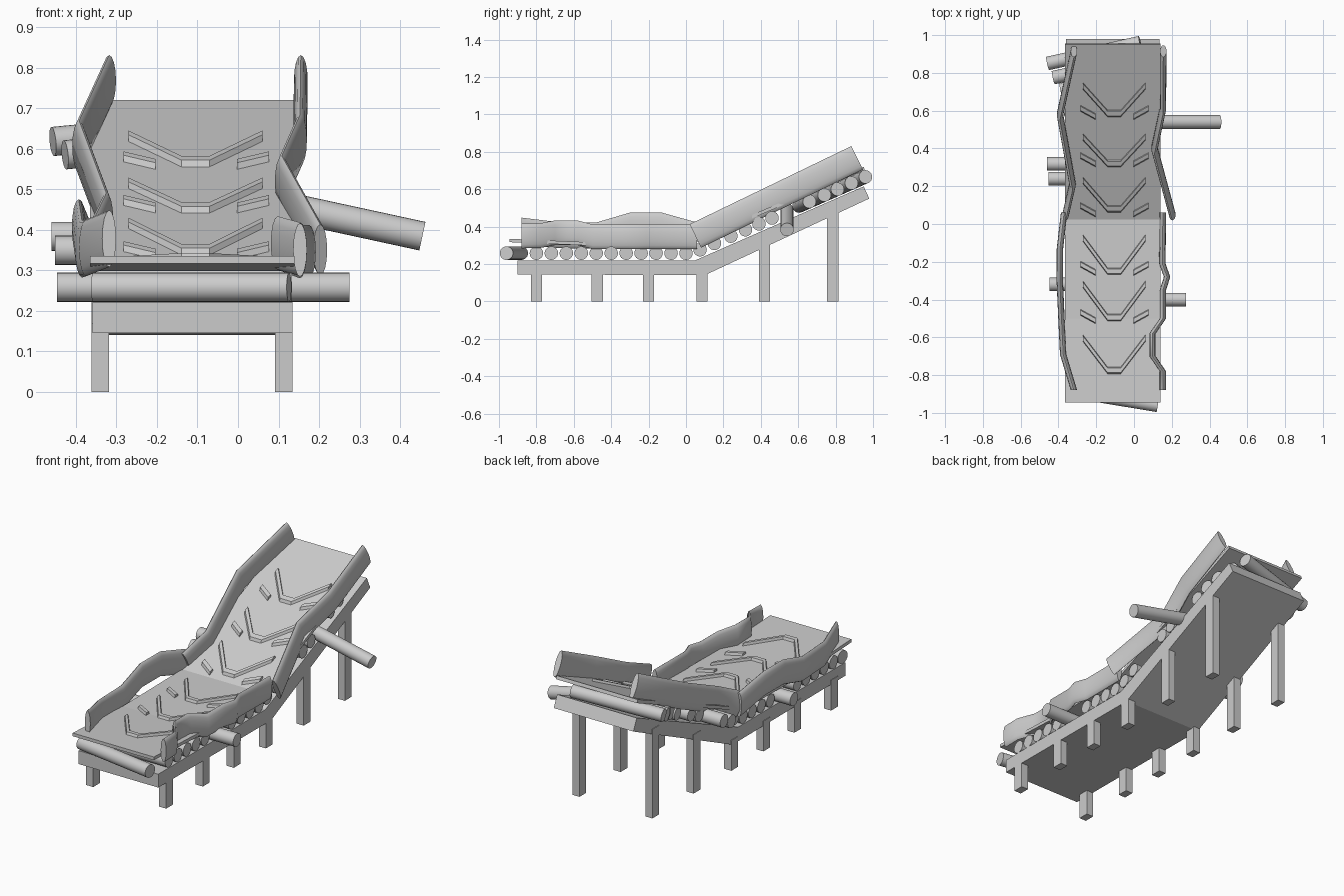
import bpy, bmesh, math
from mathutils import Vector

if "Cube" in bpy.data.objects:
    bpy.data.objects.remove(bpy.data.objects["Cube"])

CX = -0.113          # centre of the conveyor bed across x


def finish(name, bm, smooth=False):
    bmesh.ops.recalc_face_normals(bm, faces=bm.faces)
    me = bpy.data.meshes.new(name)
    bm.to_mesh(me)
    bm.free()
    ob = bpy.data.objects.new(name, me)
    bpy.context.collection.objects.link(ob)
    if smooth:
        bpy.context.view_layer.objects.active = ob
        ob.select_set(True)
        bpy.ops.object.shade_smooth_by_angle(angle=math.radians(40))
        ob.select_set(False)
    return ob


def loft(name, rings, smooth=False):
    """Skin closed rings of points and cap both ends."""
    bm = bmesh.new()
    vs = [[bm.verts.new(p) for p in r] for r in rings]
    n = len(vs[0])
    for a, b in zip(vs, vs[1:]):
        for i in range(n):
            j = (i + 1) % n
            bm.faces.new((a[i], a[j], b[j], b[i]))
    bm.faces.new(vs[0])
    bm.faces.new(vs[-1])
    return finish(name, bm, smooth)


def extrude_x(name, profile, x0, x1):
    return loft(name, [[(x, y, z) for y, z in profile] for x in (x0, x1)])


def roller(name, a, b, r=0.036):
    a, b = Vector(a), Vector(b)
    d = (b - a).normalized()
    u = d.cross(Vector((0, 0, 1))).normalized()
    v = d.cross(u)
    ang = [2 * math.pi * i / 24 for i in range(24)]
    return loft(name, [[c + r * (u * math.cos(t) + v * math.sin(t)) for t in ang]
                       for c in (a, b)], True)


# Frame: flat bed bending up into a ramp
extrude_x("bed_frame", [(-0.9, 0.145), (0.10, 0.14), (0.98, 0.55), (0.95, 0.615),
                        (0.05, 0.22), (-0.9, 0.22)], -0.359, 0.135)

# Legs
for y, top in ((-0.8, 0.17), (-0.475, 0.17), (-0.2, 0.17), (0.085, 0.17),
               (0.42, 0.33), (0.785, 0.50)):
    for x in (-0.34, 0.113):
        prof = [(y - 0.03, 0), (y + 0.03, 0), (y + 0.03, top), (y - 0.03, top)]
        extrude_x("leg", prof, x - 0.022, x + 0.022)

# Belt following the bed
top = [(-0.945, 0.335), (-0.5, 0.316), (0.025, 0.322), (0.95, 0.72)]
extrude_x("belt", top + [(y + (0.006 if y > 0.5 else 0), z - 0.018)
                         for y, z in reversed(top)], -0.365, 0.139)


def belt_z(y):
    for (y0, z0), (y1, z1) in zip(top, top[1:]):
        if y <= y1:
            return z0 + (z1 - z0) * (y - y0) / (y1 - y0)
    return top[-1][1]


def cleat(name, path, w=0.015, h=0.014):
    """Raised strip laid on the belt along an xy path, width measured in y."""
    rings = []
    for x, y in path:
        rings.append([(x, yy, belt_z(yy) + dz) for yy, dz in
                      ((y - w, -0.005), (y + w, -0.005), (y + w * 0.6, h), (y - w * 0.6, h))])
    return loft(name, rings)


# Chevron cleats and the short slanted cleats beside them
for tip, apex in ((0.73, 0.585), (0.46, 0.32), (0.23, 0.08),
                  (-0.075, -0.25), (-0.32, -0.495), (-0.605, -0.775)):
    cleat("chevron_cleat", [(-0.27, tip), (-0.14, apex), (-0.07, apex), (0.06, tip)], 0.02)
for y in (0.59, 0.34, 0.075, -0.235, -0.49):
    for s in (-1, 1):
        cleat("short_cleat", [(-0.103 + s * 0.18, y + 0.022), (-0.103 + s * 0.10, y - 0.022)], 0.018)


def ramp_z(y):
    return 0.27 + 0.44 * (y - 0.06)


# Flat bed rollers, two of them knocked sideways
for i in range(11):
    y = -0.80 + 0.08 * i
    s = {5: 0.142, 6: -0.09}.get(i, 0)
    roller("bed_roller", (-0.357 + s, y, 0.258), (0.133 + s, y, 0.258))
roller("front_roller", (-0.357, -0.88, 0.258), (0.126, -0.96, 0.258))

# Ramp rollers: (y left, y right, sideways shift)
for a, b, s in ((0.075, 0.075, 0), (0.152, 0.152, 0), (0.24, 0.24, -0.095),
                (0.318, 0.318, -0.103), (0.39, 0.39, 0), (0.46, 0.46, 0),
                (0.605, 0.66, -0.015), (0.66, 0.74, -0.015), (0.71, 0.81, -0.03),
                (0.775, 0.885, -0.07), (0.85, 0.96, -0.10)):
    roller("ramp_roller", (-0.357 + s, a, ramp_z(a)), (0.133 + s, b, ramp_z(b)))
roller("loose_roller", (-0.025, 0.54, 0.488), (0.455, 0.54, 0.384))


# Bent side guards: thin oval section swept along the belt edge
def guard(name, path, h, up):
    up = Vector(up).normalized()
    rings = []
    for p in path:
        ring = []
        for i in range(16):
            t = 2 * math.pi * i / 16
            ring.append(Vector(p) + Vector((0.017 * math.cos(t), 0, 0)) + up * (h * math.sin(t)))
        rings.append(ring)
    return loft(name, rings, True)


guard("lower_left_guard", [(-0.318, -0.88, 0.378), (-0.375, -0.69, 0.355), (-0.385, -0.48, 0.352),
                           (-0.393, -0.30, 0.405), (-0.392, -0.13, 0.405),
                           (-0.37, 0.06, 0.352)], 0.07, (0, 0, 1))
guard("lower_right_guard", [(0.153, -0.88, 0.35), (0.153, -0.78, 0.352), (0.098, -0.70, 0.367),
                            (0.098, -0.58, 0.367), (0.153, -0.5, 0.346), (0.153, -0.35, 0.346),
                            (0.175, -0.28, 0.346), (0.15, -0.21, 0.346),
                            (0.153, 0.06, 0.345)], 0.066, (0, 0, 1))


def on_ramp(pts):
    return [(x, y, 0.35 + 0.483 * (y - 0.05)) for x, y in pts]


ramp_up = (0, -0.44, 0.9)
guard("upper_left_guard", on_ramp([(-0.362, 0.05), (-0.325, 0.21), (-0.392, 0.58),
                                   (-0.318, 0.915)]), 0.07, ramp_up)
guard("upper_right_guard", on_ramp([(0.203, 0.05), (0.108, 0.40), (0.153, 0.61),
                                    (0.155, 0.915)]), 0.07, ramp_up)
